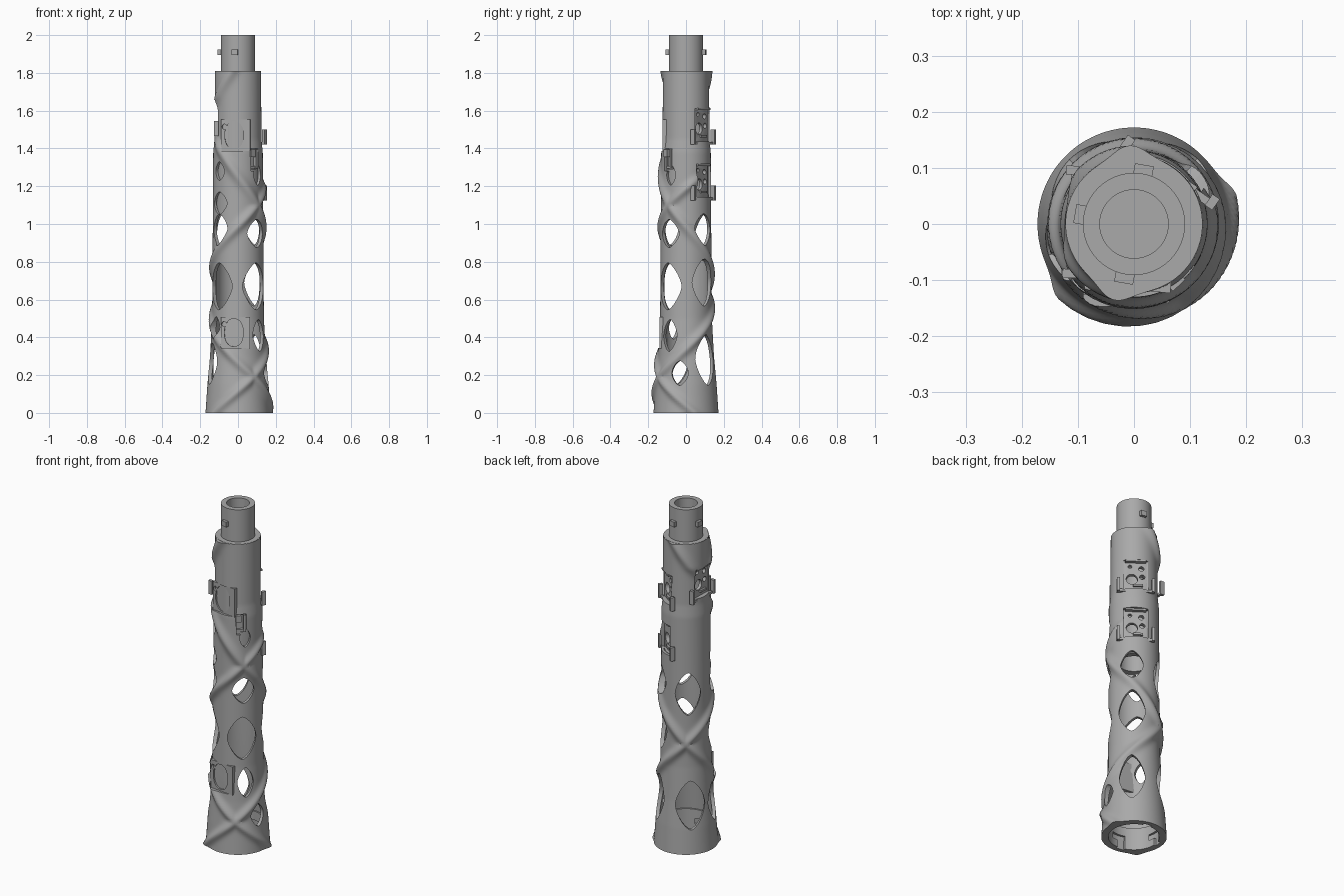
import bpy, bmesh, math
from mathutils import Matrix, Vector

cube = bpy.data.objects.get("Cube")
if cube:
    bpy.data.objects.remove(cube, do_unlink=True)

grey = bpy.data.materials.new("mid_grey")
grey.use_nodes = True
grey.diffuse_color = (0.4, 0.4, 0.4, 1)
grey.node_tree.nodes["Principled BSDF"].inputs["Base Color"].default_value = (0.4, 0.4, 0.4, 1)


def finish(name, bm):
    bmesh.ops.recalc_face_normals(bm, faces=bm.faces[:])
    mesh = bpy.data.meshes.new(name)
    bm.to_mesh(mesh)
    bm.free()
    obj = bpy.data.objects.new(name, mesh)
    bpy.context.collection.objects.link(obj)
    mesh.materials.append(grey)
    return obj


def activate(obj):
    bpy.ops.object.select_all(action='DESELECT')
    obj.select_set(True)
    bpy.context.view_layer.objects.active = obj


def smooth(obj):
    activate(obj)
    bpy.ops.object.shade_smooth_by_angle(angle=math.radians(35))


def cut(obj, bm):
    tool = finish("cutter", bm)
    tool.hide_render = True
    mod = obj.modifiers.new("cut", 'BOOLEAN')
    mod.operation, mod.solver, mod.object, mod.use_self = 'DIFFERENCE', 'EXACT', tool, True
    activate(obj)
    bpy.ops.object.modifier_apply(modifier=mod.name)
    bpy.data.objects.remove(tool, do_unlink=True)


def turn(az):
    # Local x points outward at the given azimuth
    return Matrix.Rotation(math.radians(az), 4, 'Z')


def box(bm, az, center, size):
    m = turn(az) @ Matrix.Translation(center) @ Matrix.Diagonal((*size, 1))
    bmesh.ops.create_cube(bm, size=1, matrix=m)


def radial_prism(bm, az, y, z, hw, hh, r0, r1, power=2.0, n=28):
    # Rounded diamond (low power) or ellipse extruded outward
    rings = []
    for r in (r0, r1):
        ring = []
        for i in range(n):
            a = 2 * math.pi * i / n
            c, s = math.cos(a), math.sin(a)
            p = Vector((r, y + hw * math.copysign(abs(c) ** (2 / power), c),
                        z + hh * math.copysign(abs(s) ** (2 / power), s)))
            ring.append(bm.verts.new(turn(az) @ p))
        rings.append(ring)
        bm.faces.new(ring)
    for i in range(n):
        j = (i + 1) % n
        bm.faces.new((rings[0][i], rings[0][j], rings[1][j], rings[1][i]))


def lathe(name, loop, n=96, radius=None):
    # Revolve a closed (r, z) loop; radius may modulate each point
    bm = bmesh.new()
    cols = []
    for i in range(n):
        a = 2 * math.pi * i / n
        col = []
        for k, (r, z) in enumerate(loop):
            q = radius(k, a, r, z) if radius else r
            col.append(bm.verts.new((q * math.cos(a), q * math.sin(a), z)))
        cols.append(col)
    for i in range(n):
        for k in range(len(loop)):
            a, b, m = cols[i], cols[(i + 1) % n], (k + 1) % len(loop)
            bm.faces.new((a[k], b[k], b[m], a[m]))
    return finish(name, bm)


def interp(points, z):
    for (z0, v0), (z1, v1) in zip(points, points[1:]):
        if z <= z1:
            return v0 + (v1 - v0) * (z - z0) / (z1 - z0)
    return points[-1][1]


# Outer shell with two opposed helical ridges
BASE = [(0, .172), (.15, .162), (.3, .148), (.5, .137), (.9, .134), (1.38, .131), (1.45, .124), (1.82, .122)]
UP = [(0, -135), (.19, -60), (.64, 125), (1.1, 318), (1.55, 535), (1.82, 618)]
DOWN = [(0, 15), (.19, -60), (.64, -235), (1.1, -402), (1.55, -545), (1.82, -630)]
FADE_UP = [(0, 1), (1.2, 1), (1.27, 0), (1.6, 0), (1.67, 1), (1.82, 1)]
FADE_DOWN = [(0, 1), (1.41, 1), (1.47, 0), (1.6, 0), (1.67, 1), (1.82, 1)]
ROWS = 150
zs = [1.81 * i / ROWS for i in range(ROWS + 1)]


def ridged(k, a, r, z):
    if k > ROWS:
        return r
    bump = 0
    for path, fade in ((UP, FADE_UP), (DOWN, FADE_DOWN)):
        d = a - math.radians(interp(path, z))
        d = (d + math.pi) % (2 * math.pi) - math.pi
        bump = max(bump, interp(fade, z) * math.exp(-(d * r * .71 / .023) ** 2))
    return r + .018 * bump


inner = [0, .15, .3, .5, .9, 1.1, 1.81]
loop = [(interp(BASE, z), z) for z in zs]
loop += [(interp(BASE, z) - (.02 if z < 1 else .014), z) for z in reversed(inner)]
shell = lathe("ridged_shell", loop, 112, ridged)

LATCHES = [(55, 1.525), (55, 1.23), (178, 1.57)]
PANELS = [(264, 1.47, .117), (264, .425, .135)]

# Openings between the ridges: azimuth, height, half width, half height
OPENINGS = [(-45, .67, .078, .125), (45, .69, .07, .125), (222, .67, .078, .125),
            (-42, .95, .06, .075), (45, .97, .06, .085), (130, .93, .068, .125),
            (222, .97, .055, .085), (135, .28, .08, .14), (46, .28, .068, .135),
            (200, .26, .06, .11), (-12, .21, .045, .065), (-38, .41, .045, .085),
            (222, 1.11, .05, .06), (222, 1.28, .035, .05), (-38, 1.26, .03, .055),
            (212, .45, .035, .06)]
tool = bmesh.new()
for az, z, hw, hh in OPENINGS:
    radial_prism(tool, az, 0, z, hw, hh, .075, .25, 1.55)
cut(shell, tool)

# Latch windows and flat panel seats
tool = bmesh.new()
for az, z in LATCHES:
    box(tool, az, (.17, 0, z), (.144, .13, .175))
for az, z, r in PANELS:
    box(tool, az, (r + .04, 0, z), (.1, .152, .165))
box(tool, -47, (.17, 0, 1.34), (.14, .055, .12))
cut(shell, tool)
smooth(shell)

# Inner sleeve, with latch floors cut flat and drilled
sleeve = lathe("inner_sleeve", [(.08, 1.05), (.115, 1.05), (.115, 1.8), (.08, 1.8)])
tool = bmesh.new()
for az, z in LATCHES:
    box(tool, az, (.17, 0, z), (.144, .13, .175))
cut(sleeve, tool)
tool = bmesh.new()
for az, z in LATCHES:
    for y, dz, r in ((-.02, -.02, .03), (.03, .045, .014), (.035, -.005, .014), (-.03, .055, .01)):
        radial_prism(tool, az, y, z + dz, r, r, .06, .15)
box(tool, -47, (.17, 0, 1.34), (.14, .05, .1))
cut(sleeve, tool)
smooth(sleeve)

# Neck, shoulder and closed bore
neck = lathe("neck", [(.061, 1.79), (.12, 1.79), (.12, 1.811), (.091, 1.811), (.091, 2), (.061, 2)], 64)
smooth(neck)
bm = bmesh.new()
bmesh.ops.create_cone(bm, cap_ends=True, segments=64, radius1=.063, radius2=.063, depth=.012,
                      matrix=Matrix.Translation((0, 0, 1.796)))
smooth(finish("bore_floor", bm))

# Bayonet lugs on the neck
bm = bmesh.new()
for az in (80, 170, 260):
    box(bm, az, (.097, 0, 1.91), (.02, .034, .03))
finish("neck_lugs", bm)

# Socket ring with L-shaped bayonet slots
socket = lathe("bottom_socket", [(.135, 0), (.165, 0), (.152, .13), (.135, .13)])
tool = bmesh.new()
for az in (80, 170, 260):
    box(tool, az, (.135, 0, .03), (.024, .045, .08))
    box(tool, az, (.135, .025, .06), (.024, .095, .035))
cut(socket, tool)
smooth(socket)

# Latch hooks on both sides of each window
bm = bmesh.new()
for az, z in LATCHES:
    for side in (-1, 1):
        box(bm, az, (.112, side * .092, z - .065), (.024, .016, .08))
        box(bm, az, (.108, side * .07, z - .097), (.014, .05, .014))
    box(bm, az, (.104, .012, z - .06), (.012, .05, .012))
    box(bm, az, (.104, 0, z + .083), (.03, .11, .01))
finish("latch_hooks", bm)

# Front panels with an oval recess
for i, (az, z, r) in enumerate(PANELS):
    bm = bmesh.new()
    box(bm, az, (r - .016, 0, z), (.03, .154, .167))
    panel = finish(f"front_panel_{i + 1}", bm)
    tool = bmesh.new()
    radial_prism(tool, az, -.008, z, .05, .073, r - .015, r + .05, 2.3)
    radial_prism(tool, az, -.06, z + .045, .012, .014, r - .05, r + .05)
    cut(panel, tool)

# Small clip at the front left
bm = bmesh.new()
box(bm, -47, (.12, -.016, 1.375), (.03, .03, .04))
box(bm, -47, (.118, .018, 1.345), (.02, .012, .1))
box(bm, -47, (.112, 0, 1.3), (.014, .05, .014))
finish("small_clip", bm)
